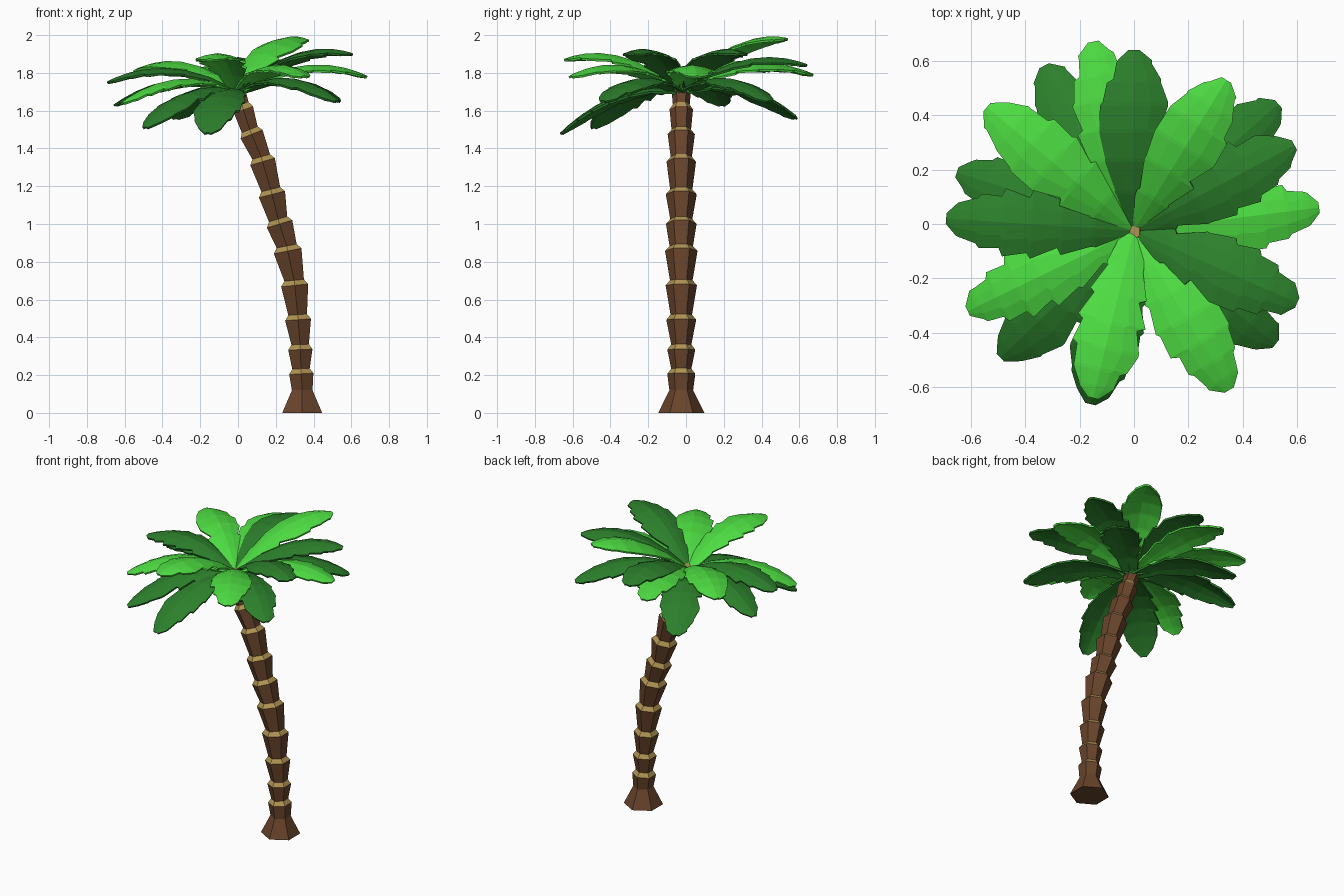
import bpy, bmesh, math, random
from mathutils import Vector

if "Cube" in bpy.data.objects:
    bpy.data.objects.remove(bpy.data.objects["Cube"])

random.seed(7)


def material(name, rgb):
    m = bpy.data.materials.new(name)
    m.diffuse_color = (*rgb, 1)
    m.use_nodes = True
    m.node_tree.nodes["Principled BSDF"].inputs["Base Color"].default_value = m.diffuse_color
    return m


BARK = material("bark", (0.14, 0.058, 0.024))
RING = material("ring", (0.43, 0.29, 0.085))
LIGHT = material("light_leaf", (0.075, 0.72, 0.055))
DARK = material("dark_leaf", (0.025, 0.215, 0.025))


def finish(bm, name, mats):
    bmesh.ops.recalc_face_normals(bm, faces=bm.faces)
    me = bpy.data.meshes.new(name)
    bm.to_mesh(me)
    bm.free()
    for m in mats:
        me.materials.append(m)
    ob = bpy.data.objects.new(name, me)
    bpy.context.collection.objects.link(ob)
    return ob


# Trunk: flaring hexagonal segments stacked along a leaning path
# (x, z, wide radius) at the top of each segment
TOPS = [(0.335, 0.207, 0.074), (0.33, 0.335, 0.074), (0.318, 0.493, 0.079),
        (0.30, 0.675, 0.083), (0.263, 0.857, 0.086), (0.22, 1.0, 0.081),
        (0.18, 1.157, 0.082), (0.13, 1.33, 0.078), (0.072, 1.475, 0.072),
        (0.028, 1.607, 0.062), (0.0, 1.69, 0.05)]


def build_trunk():
    bm = bmesh.new()

    def ring(x, z, r, tilt):
        ux, uz = math.cos(tilt), math.sin(tilt)
        out = []
        for k in range(6):
            a = math.radians(90 + 60 * k)
            d = r * math.cos(a)
            out.append(bm.verts.new((x + d * ux, -0.025 + r * math.sin(a), z + d * uz)))
        return out

    def bridge(a, b, mat):
        for k in range(6):
            f = bm.faces.new((a[k], a[(k + 1) % 6], b[(k + 1) % 6], b[k]))
            f.material_index = mat

    prev = ring(0.34, 0, 0.122, 0)
    bm.faces.new(prev)
    top = ring(0.34, 0.12, 0.063, 0)
    bridge(prev, top, 0)
    prev, px, pz = top, 0.34, 0.12
    for x, z, r in TOPS:
        tilt = math.atan2(px - x, z - pz)
        wide = ring(x, z, r, tilt)
        bridge(prev, wide, 0)
        cx, cz = x - 0.027 * math.sin(tilt), z + 0.027 * math.cos(tilt)
        prev = ring(cx, cz, r * 0.72, tilt)
        bridge(wide, prev, 1)
        px, pz = x, z
    f = bm.faces.new(prev)
    f.material_index = 1
    finish(bm, "trunk", [BARK, RING])


build_trunk()

# Fronds: arched, ridged leaves with torn edges, given by tip position
OUTLINE = [(0.0, 0.035), (0.2, 0.068), (0.37, 0.105), (0.53, 0.126),
           (0.68, 0.124), (0.81, 0.098), (0.92, 0.064), (1.0, 0.018)]


def frond(name, tip, mat):
    start, tip = Vector((0, -0.025, 1.70)), Vector(tip)
    flat = Vector((tip.x - start.x, tip.y - start.y, 0)).normalized()
    side = Vector((-flat.y, flat.x, 0))
    ctrl = start.lerp(tip, 0.53) + Vector((0, 0, 0.185))

    def spine(t):
        return start * (1 - t) ** 2 + ctrl * 2 * t * (1 - t) + tip * t * t

    # a notch row follows each inner station, cut into one or both edges
    rows = []
    for i, (t, w) in enumerate(OUTLINE):
        rows.append((t, w, w))
        if 0 < i < 7:
            cut = [random.choice((0.0, 0.08, 0.16, 0.24)) for _ in range(2)]
            rows.append((t + 0.02, w * (1 - cut[0]), w * (1 - cut[1])))
    bm = bmesh.new()
    grid = []
    for t, wl, wr in rows:
        line = []
        for s, w in ((-1, wl), (-0.5, wl), (0, 0), (0.5, wr), (1, wr)):
            p = spine(t) + side * (s * w)
            p.z -= 0.25 * w * abs(s) ** 1.5
            line.append(bm.verts.new(p))
        grid.append(line)
    for a, b in zip(grid, grid[1:]):
        for k in range(4):
            bm.faces.new((a[k], a[k + 1], b[k + 1], b[k]))
    ob = finish(bm, name, [mat])
    sol = ob.modifiers.new("thickness", "SOLIDIFY")
    sol.thickness = 0.012
    sol.offset = 0


FRONDS = [
    # raised fronds
    ((0.34, 0.53, 1.98), LIGHT), ((0.0, 0.64, 1.84), DARK), ((-0.54, 0.43, 1.81), LIGHT),
    ((-0.69, 0.02, 1.75), DARK), ((-0.15, -0.64, 1.87), LIGHT), ((0.60, -0.29, 1.90), DARK),
    ((0.59, 0.29, 1.90), DARK),
    # level fronds
    ((-0.15, 0.67, 1.79), LIGHT), ((0.68, 0.06, 1.78), LIGHT), ((0.35, -0.61, 1.78), LIGHT),
    ((-0.61, -0.32, 1.64), LIGHT),
    # drooping fronds
    ((-0.33, 0.58, 1.56), DARK), ((-0.65, 0.19, 1.63), DARK), ((-0.49, -0.49, 1.51), DARK),
    ((-0.16, -0.66, 1.48), DARK), ((0.52, -0.44, 1.65), DARK), ((0.53, 0.44, 1.65), DARK),
]
for i, (tip, mat) in enumerate(FRONDS):
    frond(f"frond_{i + 1}", tip, mat)
